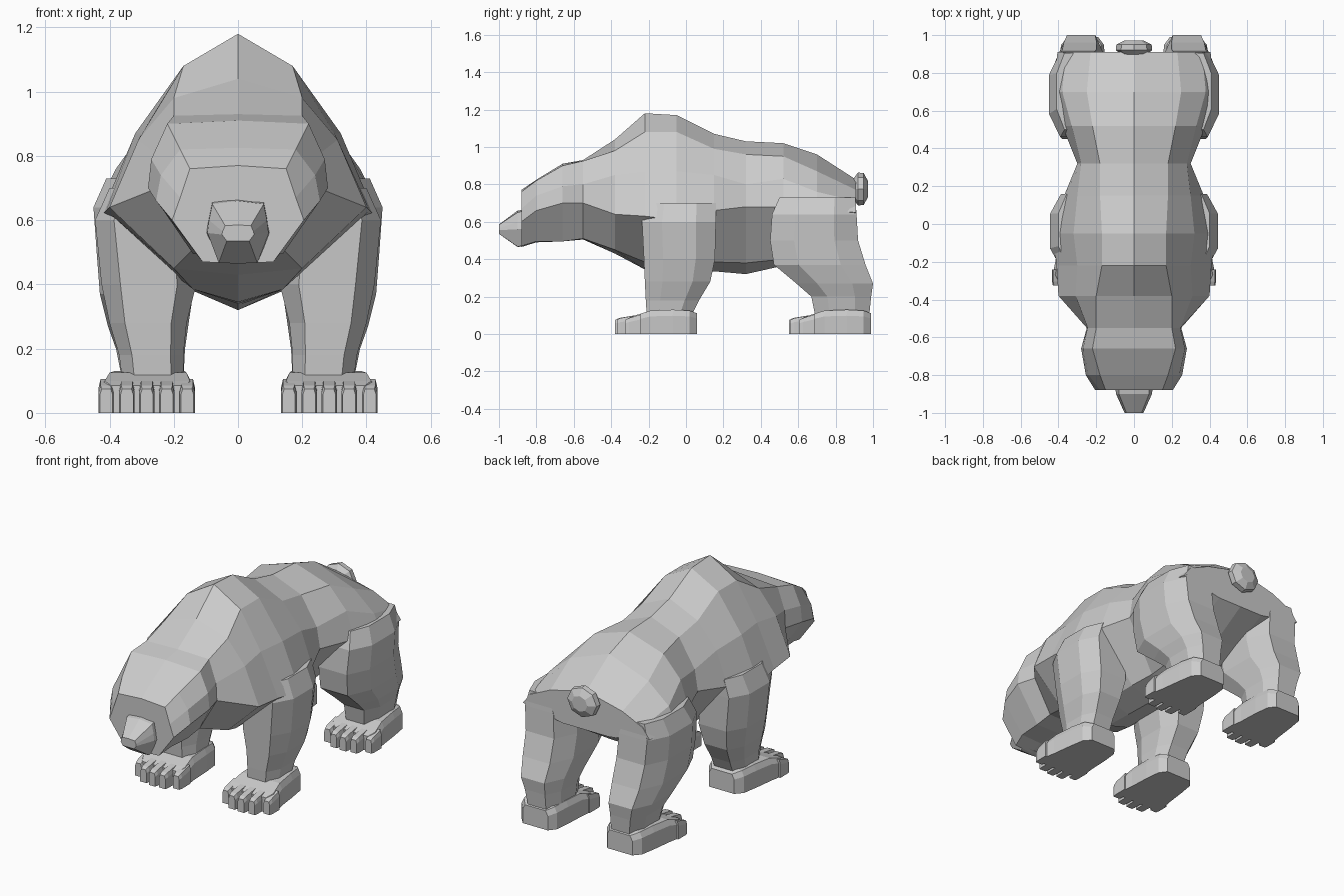
import bpy, bmesh, math


def loft(name, rings):
    """Skin a list of equal-length point rings and cap both ends."""
    bm = bmesh.new()
    vs = [[bm.verts.new(p) for p in ring] for ring in rings]
    n = len(vs[0])
    for a, b in zip(vs, vs[1:]):
        for i in range(n):
            j = (i + 1) % n
            bm.faces.new((a[i], a[j], b[j], b[i]))
    bm.faces.new(vs[0])
    bm.faces.new(vs[-1])
    bmesh.ops.recalc_face_normals(bm, faces=bm.faces[:])
    me = bpy.data.meshes.new(name)
    bm.to_mesh(me)
    bm.free()
    ob = bpy.data.objects.new(name, me)
    bpy.context.collection.objects.link(ob)
    return ob


def section(y, top, x1, z1, x2, z2, x3, z3, x4, z4, bottom):
    """Symmetric cross-section: ridge, four points per side, keel."""
    half = [(x1, z1), (x2, z2), (x3, z3), (x4, z4)]
    return ([(0, y, top)] + [(x, y, z) for x, z in half] + [(0, y, bottom)]
            + [(-x, y, z) for x, z in reversed(half)])


def leg_ring(s, z, x0, x1, y0, y1):
    """Chamfered rectangle at height z."""
    cx, cy = (x1 - x0) * 0.2, (y1 - y0) * 0.27
    pts = [(x0 + cx, y0), (x1 - cx, y0), (x1, y0 + cy), (x1, y1 - cy),
           (x1 - cx, y1), (x0 + cx, y1), (x0, y1 - cy), (x0, y0 + cy)]
    return [(s * x, y, z) for x, y in pts]


def block(s, y, x0, x1, z, bevel):
    """Paw cross-section standing on the ground."""
    return [(s * px, y, pz) for px, pz in (
        (x0, 0), (x1, 0), (x1, z * 0.75), (x1 - bevel, z),
        (x0 + bevel, z), (x0, z * 0.75))]


# Head and trunk
head = [
    (-.88, .77, .15, .76, .18, .67, .205, .60, .11, .47, .465),
    (-.80, .825, .18, .82, .24, .74, .255, .66, .13, .495, .49),
    (-.66, .91, .22, .90, .27, .79, .28, .70, .14, .495, .495),
    (-.55, .93, .20, .925, .245, .80, .25, .70, .14, .51, .505),
]
trunk = [
    (-.38, 1.04, .20, .98, .31, .85, .40, .64, .20, .45, .43),
    (-.22, 1.18, .17, 1.08, .30, .87, .41, .63, .14, .385, .345),
    (-.05, 1.17, .17, 1.08, .32, .87, .43, .61, .14, .385, .34),
    (.15, 1.07, .18, .99, .30, .85, .37, .66, .14, .385, .335),
    (.32, 1.03, .18, .96, .28, .80, .30, .68, .14, .38, .32),
    (.52, 1.02, .22, .95, .33, .83, .38, .68, .14, .40, .365),
    (.70, .96, .25, .87, .38, .76, .43, .66, .15, .50, .47),
    (.91, .825, .23, .77, .36, .71, .405, .65, .15, .60, .60),
]
loft("body_and_head", [section(*r) for r in head + trunk])

# Snout
loft("snout", [section(*r) for r in (
    (-.86, .665, .08, .66, .09, .61, .10, .56, .06, .475, .47),
    (-.90, .66, .08, .65, .09, .60, .095, .56, .06, .467, .465),
    (-1.0, .585, .04, .583, .048, .565, .05, .555, .035, .535, .535))])

# Tail: faceted stub
loft("tail", [[(1.1 * r * math.cos(k * math.pi / 4), y,
                .775 + r * math.sin(k * math.pi / 4)) for k in range(8)]
              for y, r in ((.89, .05), (.92, .088), (.95, .085), (.972, .045))])

# Legs: z, inner x, outer x, front y, back y
front_leg = [
    (.10, .17, .36, -.21, .03), (.18, .17, .37, -.215, .07),
    (.28, .16, .40, -.22, .13), (.40, .13, .425, -.225, .155),
    (.60, .15, .445, -.235, .16), (.70, .18, .40, -.22, .16)]
rear_leg = [
    (.10, .17, .36, .69, .98), (.20, .165, .38, .67, .99),
    (.27, .155, .405, .59, 1.0), (.37, .14, .43, .47, .96),
    (.50, .14, .44, .45, .92), (.64, .15, .45, .46, .912),
    (.73, .20, .41, .50, .905)]

# Toes: centre x and reach from the heel
toes = [(.158, .40), (.222, .435), (.284, .44), (.346, .43), (.41, .385)]

for side, s in (("left", 1), ("right", -1)):
    for end, rings, heel in (("front", front_leg, .06), ("rear", rear_leg, .99)):
        loft(f"{end}_leg_{side}", [leg_ring(s, *r) for r in rings])
        # Paw pad with rounded heel
        loft(f"{end}_paw_{side}", [block(s, heel - d, a, b, z, .015) for d, a, b, z in (
            (0, .19, .35, .11), (.04, .16, .385, .125), (.13, .15, .40, .13),
            (.25, .145, .415, .125), (.33, .135, .43, .10), (.37, .15, .41, .085))])
        # Five toes
        for i, (x, reach) in enumerate(toes):
            loft(f"{end}_toe_{side}_{i + 1}", [
                block(s, heel - d, x - w, x + w, z, .006)
                for d, w, z in ((.30, .024, .105), (reach - .02, .024, .085),
                                (reach, .02, .075))])
